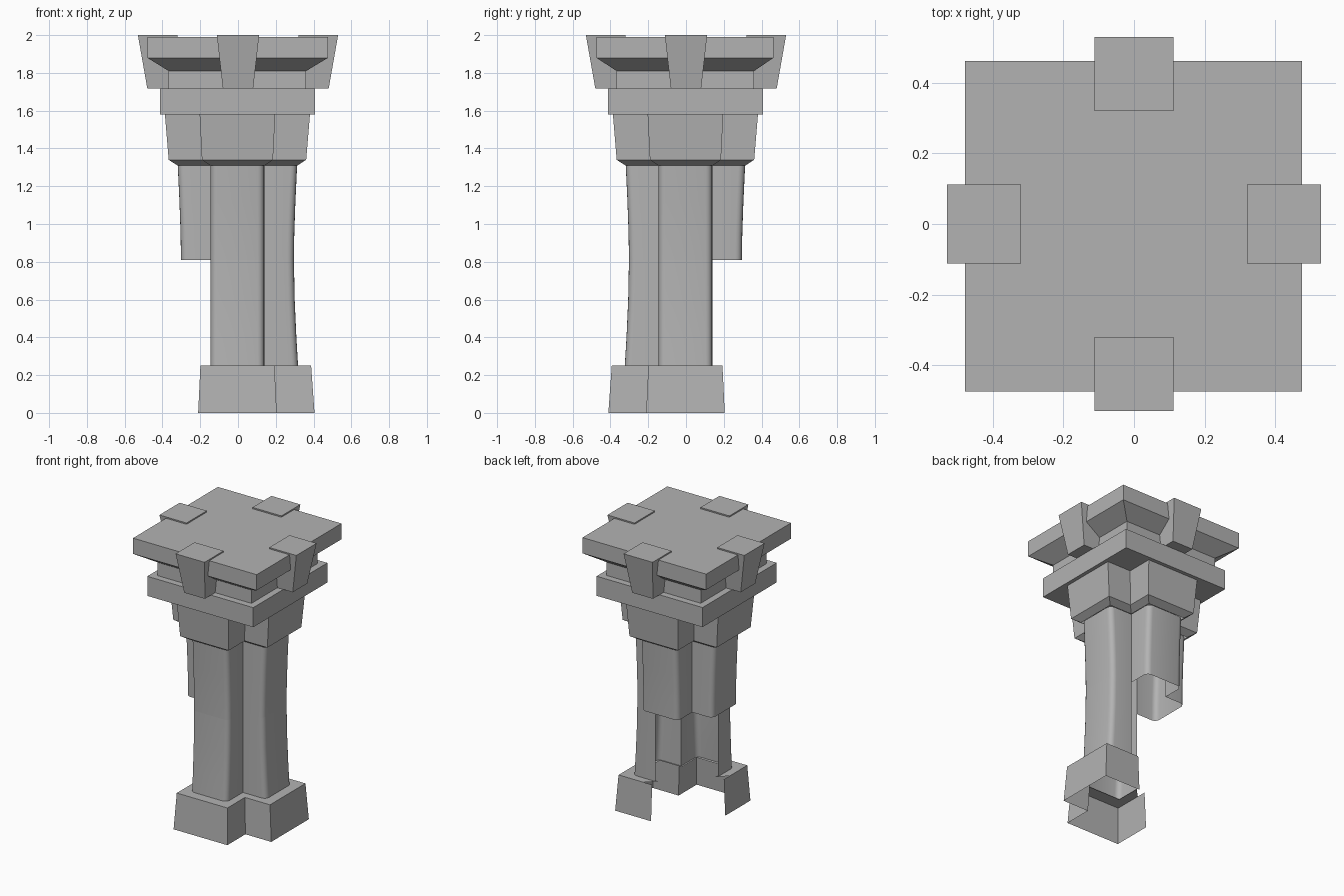
import bpy
import math

cube = bpy.data.objects.get("Cube")
if cube:
    bpy.data.objects.remove(cube, do_unlink=True)

GREY = (0.45, 0.45, 0.45, 1.0)
stone = bpy.data.materials.new("grey stone")
stone.use_nodes = True
stone.diffuse_color = GREY
stone.node_tree.nodes["Principled BSDF"].inputs["Base Color"].default_value = GREY

SHIFT = -0.003  # the pillar sits slightly off the centre of its top


def loft(name, rings, closed=True, caps=False, smooth=False):
    """Join matching rings of points, listed from bottom to top."""
    n = len(rings[0])
    verts = [p for ring in rings for p in ring]
    faces = []
    for level in range(len(rings) - 1):
        for i in range(n if closed else n - 1):
            j = (i + 1) % n
            low, high = level * n, (level + 1) * n
            faces.append((low + i, low + j, high + j, high + i))
    if caps:
        faces.append(tuple(reversed(range(n))))
        faces.append(tuple(range(len(verts) - n, len(verts))))
    mesh = bpy.data.meshes.new(name)
    mesh.from_pydata(verts, [], faces)
    mesh.materials.append(stone)
    obj = bpy.data.objects.new(name, mesh)
    bpy.context.collection.objects.link(obj)
    if smooth:
        bpy.ops.object.select_all(action="DESELECT")
        obj.select_set(True)
        bpy.context.view_layer.objects.active = obj
        bpy.ops.object.shade_smooth_by_angle(angle=math.radians(35))
    return obj


def turn(x, y, quarters):
    for _ in range(quarters):
        x, y = -y, x
    return x, y


def cross(z, reach, half, arms=4, corner=0.0, steps=4, end=None):
    """Outline of a cross, starting with the front arm and going to the left."""
    pts = []
    for k in range(arms):
        arm = [(-half, -half)]
        if corner:
            for side, first in ((-1, 180), (1, 270)):
                cx, cy = side * (half - corner), corner - reach
                for s in range(steps + 1):
                    a = math.radians(first + 90 * s / steps)
                    arm.append((cx + corner * math.cos(a), cy + corner * math.sin(a)))
        else:
            arm += [(-half, -reach), (half, -reach)]
        pts += [turn(x, y, k) for x, y in arm]
    if arms < 4:
        pts.append(turn(-half, -half, arms))
        if end is not None:
            pts[0], pts[-1] = (-half, -end), (end, half)
    return [(x + SHIFT, y + SHIFT, z) for x, y in pts]


def rect(z, x0, x1, y0, y1):
    return [(x0, y0, z), (x1, y0, z), (x1, y1, z), (x0, y1, z)]


def square(z, half):
    return rect(z, SHIFT - half, SHIFT + half, SHIFT - half, SHIFT + half)


# Open base under the two long arms, with a ledge up to the shaft
loft("base", [cross(0, 0.408, 0.208, 2, end=0.13),
              cross(0.25, 0.39, 0.196, 2, end=0.13)], closed=False)
loft("base_ledge", [cross(0.25, 0.39, 0.196, 2),
                    cross(0.25, 0.30, 0.13, 2)], closed=False)

# Gently waisted shaft: two arms below, four above
W, C = 0.142, 0.035
lower = [(0.25, 0.321), (0.4, 0.312), (0.6, 0.303), (0.81, 0.299)]
upper = [(0.81, 0.299), (0.95, 0.301), (1.12, 0.307), (1.31, 0.316)]
loft("lower_shaft", [cross(z, r, W, 2, C) for z, r in lower], closed=False, smooth=True)
loft("upper_shaft", [cross(z, r, W, 4, C) for z, r in upper], smooth=True)

# Cross-shaped capital flaring out of the shaft
loft("capital", [cross(1.31, 0.318, 0.144), cross(1.34, 0.364, 0.188),
                 cross(1.58, 0.384, 0.2)])

# Square slab, neck and top plate
loft("slab", [square(1.58, 0.41), square(1.717, 0.41)], caps=True)
PLATE = (-0.48, 0.477, -0.475, 0.463)
loft("top_plate", [square(1.717, 0.364), square(1.81, 0.364),
                   rect(1.88, *PLATE), rect(1.99, *PLATE)], caps=True)

# Four tapered blocks gripping the top plate
for k, side in enumerate(("front", "left", "back", "right")):
    low = rect(1.717, -0.08, 0.08, -0.48, -0.35)
    high = rect(2.0, -0.112, 0.112, -0.53, -0.32)
    rings = [[(*turn(x, y, k), z) for x, y, z in ring] for ring in (low, high)]
    loft(side + "_block", rings, caps=True)
